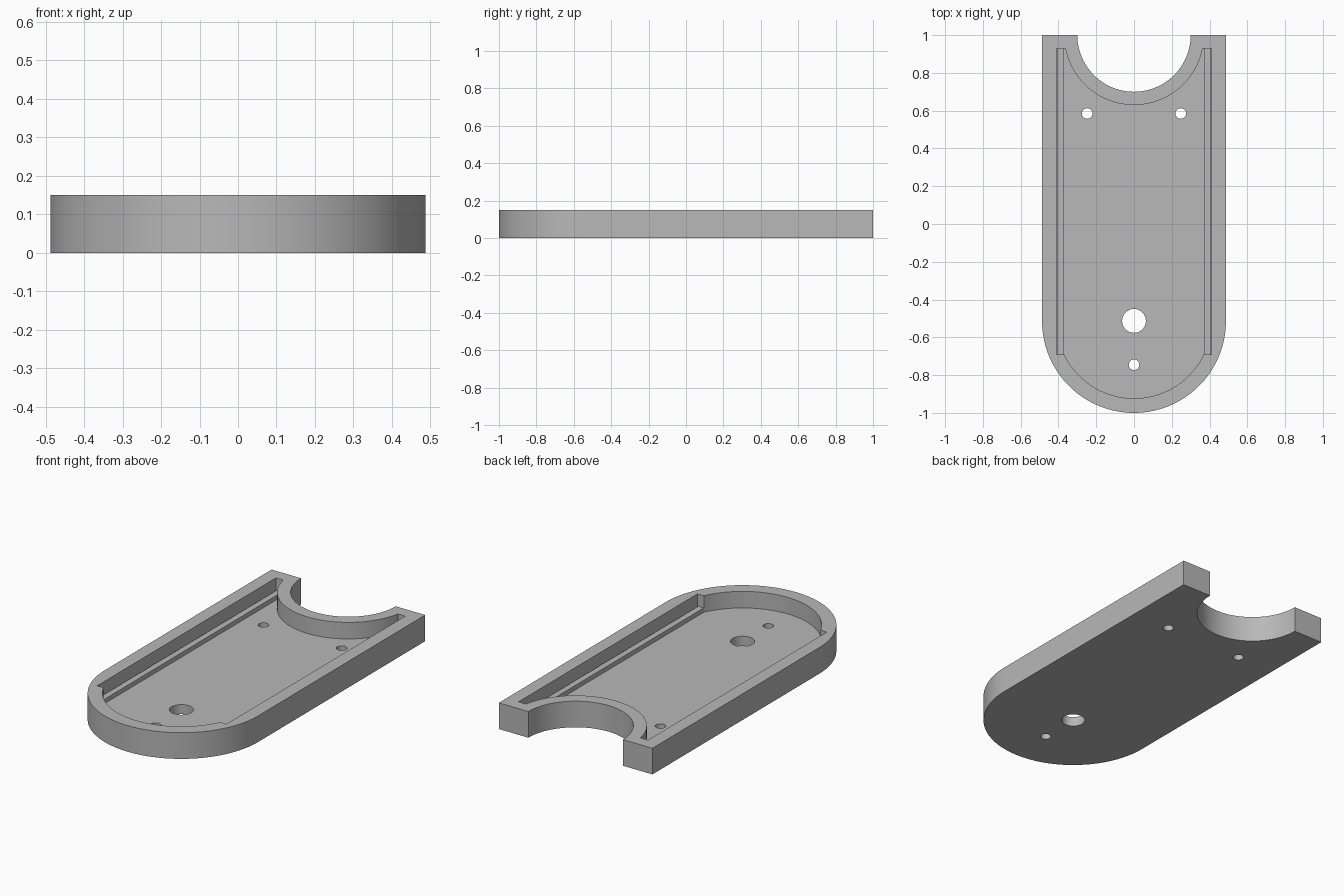
import bpy, bmesh
from math import sin, cos, asin, acos, pi, radians

HEIGHT, FLOOR, RAIL_TOP = 0.15, 0.055, 0.08
HALF_W, ROUND_Y = 0.487, -0.513      # outer half width, centre of the round end
POCKET_W, RAIL_W = 0.41, 0.37        # pocket half width, inner face of the rails
POCKET_END = 0.93

cube = bpy.data.objects.get("Cube")
if cube:
    bpy.data.objects.remove(cube, do_unlink=True)

grey = bpy.data.materials.new("plain_grey")
grey.use_nodes = True
grey.diffuse_color = (0.48, 0.48, 0.48, 1)
grey.node_tree.nodes["Principled BSDF"].inputs["Base Color"].default_value = grey.diffuse_color


def arc(cx, cy, r, start, end, n=48):
    return [(cx + r * cos(start + (end - start) * i / n),
             cy + r * sin(start + (end - start) * i / n)) for i in range(n + 1)]


def prism(name, outline, z0, z1):
    """Extrude a flat outline from z0 up to z1."""
    bm = bmesh.new()
    face = bm.faces.new([bm.verts.new((x, y, z0)) for x, y in outline])
    top = bmesh.ops.extrude_face_region(bm, geom=[face])["geom"]
    for v in top:
        if isinstance(v, bmesh.types.BMVert):
            v.co.z = z1
    bmesh.ops.recalc_face_normals(bm, faces=bm.faces)
    mesh = bpy.data.meshes.new(name)
    bm.to_mesh(mesh)
    bm.free()
    obj = bpy.data.objects.new(name, mesh)
    bpy.context.collection.objects.link(obj)
    mesh.materials.append(grey)
    return obj


def cut(body, cutter):
    """Subtract the cutter and discard it."""
    mod = body.modifiers.new("cut", 'BOOLEAN')
    mod.operation, mod.solver, mod.object = 'DIFFERENCE', 'EXACT', cutter
    bpy.context.view_layer.objects.active = body
    bpy.ops.object.modifier_apply(modifier=mod.name)
    bpy.data.objects.remove(cutter, do_unlink=True)


# Tray body: round front end, semicircular notch at the back
outline = (arc(0, ROUND_Y, HALF_W, pi, 2 * pi, 64) + [(HALF_W, 1)]
           + arc(0, 1, 0.3, 0, -pi) + [(-HALF_W, 1)])
tray = prism("tray_body", outline, 0, HEIGHT)

# Pocket: round front, widened sides, curved wall around the notch
a = acos(RAIL_W / POCKET_W)
b = asin((1 - POCKET_END) / 0.37)
front = arc(0, ROUND_Y, POCKET_W, pi + a, 2 * pi - a)
side_y = front[0][1]
pocket = (front + [(POCKET_W, side_y), (POCKET_W, POCKET_END)]
          + arc(0, 1, 0.37, -b, b - pi)
          + [(-POCKET_W, POCKET_END), (-POCKET_W, side_y)])
cut(tray, prism("pocket_cutter", pocket, FLOOR, HEIGHT + 0.1))

# Floor holes
for x, y, r in ((0, ROUND_Y, 0.063), (0, -0.745, 0.028),
                (-0.248, 0.585, 0.028), (0.248, 0.585, 0.028)):
    cut(tray, prism("hole_cutter", arc(x, y, r, 0, 2 * pi, 32)[:-1], -0.1, HEIGHT))

# Low rails along both side walls
for name, s in (("left_rail", 1), ("right_rail", -1)):
    x0, x1 = s * RAIL_W, s * 0.405
    prism(name, [(x0, side_y), (x1, side_y), (x1, POCKET_END), (x0, POCKET_END)],
          FLOOR - 0.005, RAIL_TOP)

# Smooth curved walls, crisp edges
bpy.ops.object.select_all(action='DESELECT')
tray.select_set(True)
bpy.context.view_layer.objects.active = tray
bpy.ops.object.shade_smooth_by_angle(angle=radians(30))
